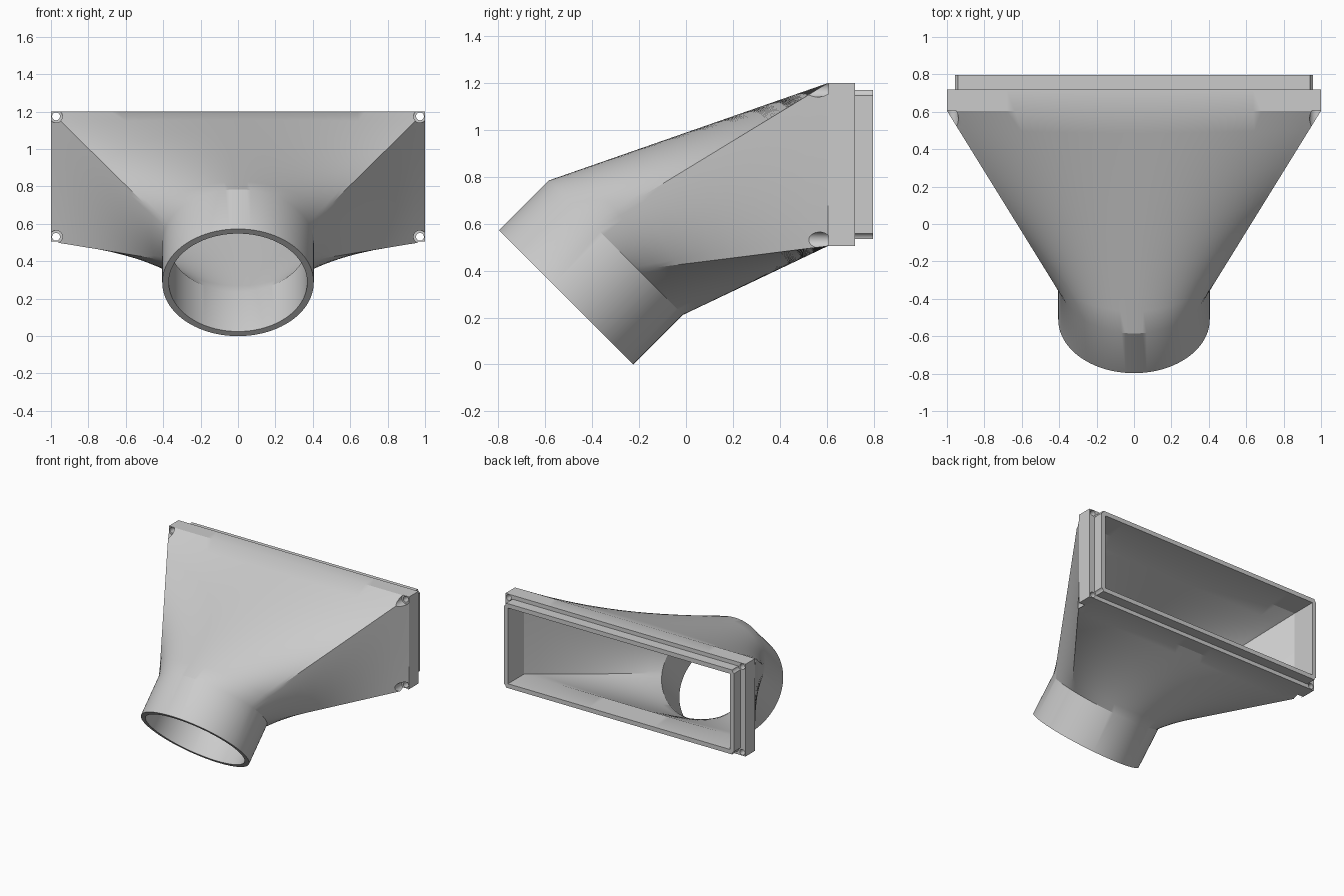
import bpy, bmesh, math
from mathutils import Vector, Matrix

if "Cube" in bpy.data.objects:
    bpy.data.objects.remove(bpy.data.objects["Cube"])

S = math.sqrt(0.5)
SPLIT = math.atan2(0.3475, 1.0)      # circle angle that meets a rectangle corner
ZC = 0.8525                          # height of the rectangular mouth centre
SEGS = [(-SPLIT, SPLIT, 14), (SPLIT, math.pi - SPLIT, 44),
        (math.pi - SPLIT, math.pi + SPLIT, 14),
        (math.pi + SPLIT, 2 * math.pi - SPLIT, 44)]


def circle(r, d):
    """Round ring, tilted 45 degrees, at distance d along the pipe."""
    c = Vector((0, -0.511 + d * S, 0.286 + d * S))
    pts = []
    for a, b, n in SEGS:
        for i in range(n):
            t = a + (b - a) * i / n
            pts.append(c + r * Vector((math.cos(t), -S * math.sin(t), S * math.sin(t))))
    return pts


def rect(hx, hz, y):
    """Rectangular ring with points matching the round rings."""
    cs = [(hx, -hz), (hx, hz), (-hx, hz), (-hx, -hz)]
    pts = []
    for k, (_, _, n) in enumerate(SEGS):
        p, q = Vector(cs[k]), Vector(cs[(k + 1) % 4])
        for i in range(n):
            v = p.lerp(q, i / n)
            pts.append(Vector((v.x, y, ZC + v.y)))
    return pts


def blend(a, b, n=10):
    return [[p.lerp(q, i / n) for p, q in zip(a, b)] for i in range(1, n)]


# Closed skin: pipe outside, transition, flange, lip, then back along the inside
pipe_out, flange = circle(0.405, 0.3), rect(1.0, 0.3475, 0.605)
mouth_in, pipe_in = rect(0.925, 0.285, 0.605), circle(0.37, 0.3)
rings = [circle(0.405, 0), pipe_out, *blend(pipe_out, flange), flange,
         rect(1.0, 0.3475, 0.72), rect(0.957, 0.318, 0.72), rect(0.957, 0.318, 0.797),
         rect(0.925, 0.285, 0.797), mouth_in, *blend(mouth_in, pipe_in), pipe_in,
         circle(0.37, 0)]

bm = bmesh.new()
vs = [[bm.verts.new(p) for p in r] for r in rings]
n = len(vs[0])
for k in range(len(vs)):
    a, b = vs[k], vs[(k + 1) % len(vs)]
    for i in range(n):
        j = (i + 1) % n
        bm.faces.new((a[i], a[j], b[j], b[i]))
bmesh.ops.recalc_face_normals(bm, faces=bm.faces)
me = bpy.data.meshes.new("duct_adapter")
bm.to_mesh(me)
bm.free()
duct = bpy.data.objects.new("duct_adapter", me)
bpy.context.collection.objects.link(duct)

# Corner screw holes: head pocket in front, through hole, lip clearance behind
profile = [(0.034, 0.3), (0.034, 0.607), (0.021, 0.607),
           (0.021, 0.72), (0.032, 0.72), (0.032, 0.9)]
bm = bmesh.new()
for sx in (-1, 1):
    for sz in (-1, 1):
        loops = []
        for r, y in profile:
            loops.append([bm.verts.new((sx * 0.973 + r * math.cos(2 * math.pi * i / 32), y,
                                        ZC + sz * 0.322 + r * math.sin(2 * math.pi * i / 32)))
                          for i in range(32)])
        for a, b in zip(loops, loops[1:]):
            for i in range(32):
                j = (i + 1) % 32
                bm.faces.new((a[i], a[j], b[j], b[i]))
        bm.faces.new(loops[0])
        bm.faces.new(loops[-1])
bmesh.ops.recalc_face_normals(bm, faces=bm.faces)
me = bpy.data.meshes.new("screw_hole_cutter")
bm.to_mesh(me)
bm.free()
cutter = bpy.data.objects.new("screw_hole_cutter", me)
bpy.context.collection.objects.link(cutter)
cutter.hide_render = True

mod = duct.modifiers.new("screw_holes", 'BOOLEAN')
mod.operation, mod.solver, mod.object = 'DIFFERENCE', 'EXACT', cutter
bpy.context.view_layer.objects.active = duct
duct.select_set(True)
bpy.ops.object.modifier_apply(modifier=mod.name)
bpy.data.objects.remove(cutter)
bpy.ops.object.shade_smooth_by_angle(angle=math.radians(25))
